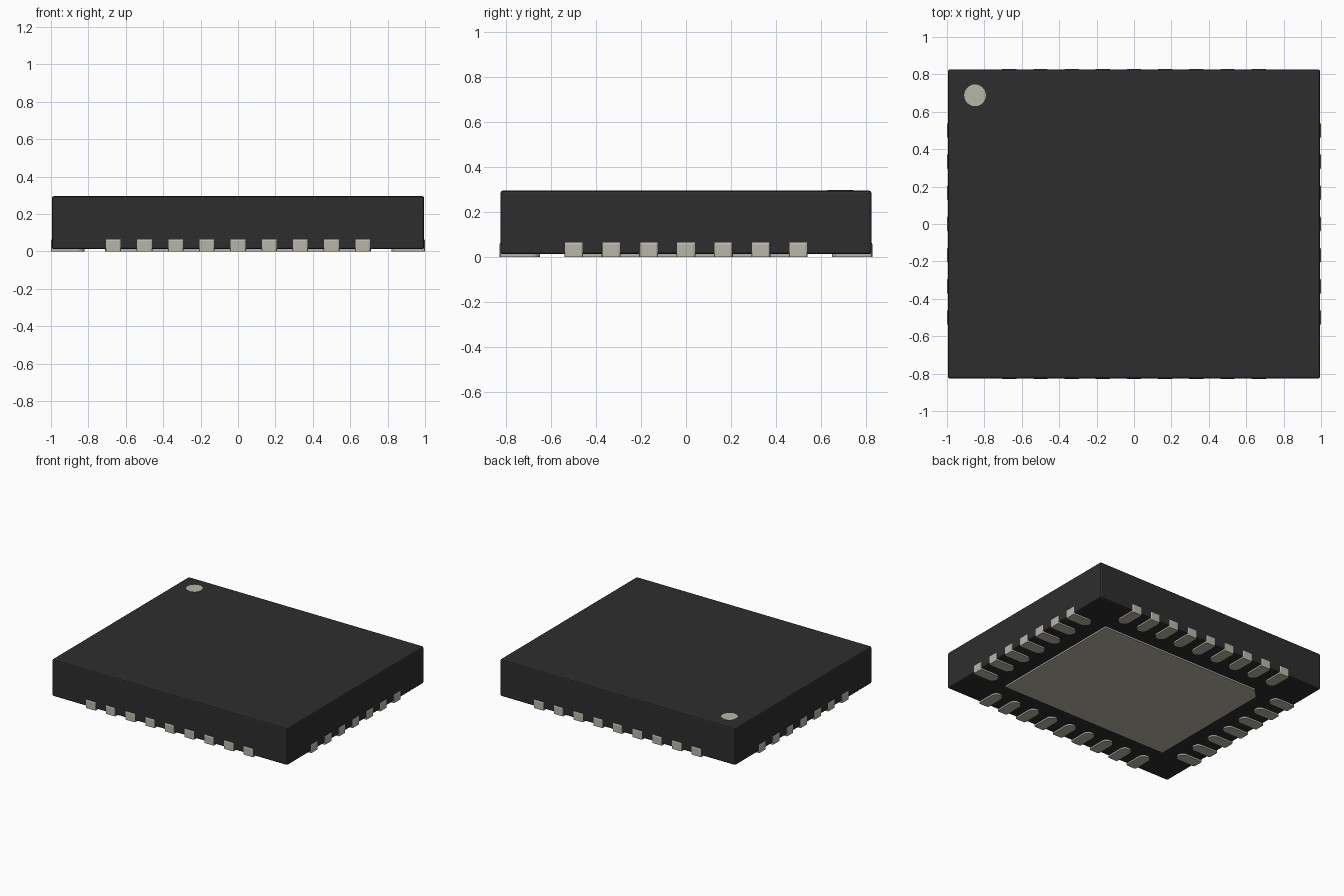
import bpy, bmesh, math
from mathutils import Matrix

cube = bpy.data.objects.get("Cube")
if cube:
    bpy.data.objects.remove(cube, do_unlink=True)


def material(name, rgb):
    m = bpy.data.materials.new(name)
    m.use_nodes = True
    col = (*rgb, 1.0)
    m.diffuse_color = col
    m.node_tree.nodes["Principled BSDF"].inputs["Base Color"].default_value = col
    return m


def add_object(name, mesh):
    ob = bpy.data.objects.new(name, mesh)
    bpy.context.collection.objects.link(ob)
    return ob


def prism(name, outline, z0, z1, mat, bevel_rule=None, width=0.0):
    """Extrude a plan outline between two heights, bevelling edges picked by a rule."""
    bm = bmesh.new()
    base = bm.faces.new([bm.verts.new((x, y, z0)) for x, y in outline])
    top = bmesh.ops.extrude_face_region(bm, geom=[base])["geom"]
    verts = [v for v in top if isinstance(v, bmesh.types.BMVert)]
    bmesh.ops.translate(bm, verts=verts, vec=(0, 0, z1 - z0))
    bmesh.ops.recalc_face_normals(bm, faces=bm.faces)
    if bevel_rule:
        edges = [e for e in bm.edges if bevel_rule(e)]
        bmesh.ops.bevel(bm, geom=edges, offset=width, segments=2,
                        profile=0.5, affect='EDGES')
    mesh = bpy.data.meshes.new(name)
    bm.to_mesh(mesh)
    bm.free()
    mesh.materials.append(mat)
    return mesh


black = material("black plastic", (0.027, 0.027, 0.027))
metal = material("pale metal", (0.48, 0.47, 0.40))

HX, HY = 1.0, 0.83            # outer faces of the leads
BX, BY = 0.995, 0.826         # body half sizes
PITCH, LEAD_W, LEAD_L = 1 / 6, 0.084, 0.18

# Moulded body with softened edges
add_object("body", prism("body", [(-BX, -BY), (BX, -BY), (BX, BY), (-BX, BY)],
                         0.012, 0.295, black, lambda e: True, 0.01))

# Corner marker dot on the top face
dot = [(-0.85 + 0.058 * math.cos(math.tau * i / 32),
        0.688 + 0.058 * math.sin(math.tau * i / 32)) for i in range(32)]
add_object("marker_dot", prism("marker_dot", dot, 0.29, 0.297, metal))

# Central pad underneath, with one clipped corner by the marker
PX, PY, CUT = 0.71, 0.54, 0.07
pad = [(-PX, -PY), (PX, -PY), (PX, PY), (-PX + CUT, PY), (-PX, PY - CUT)]
add_object("thermal_pad", prism("thermal_pad", pad, 0.0, 0.05, metal))

# Lead: outer face at y = 0, rounded inner end pointing along +y
r = LEAD_W / 2
lead_plan = [(-r, 0), (r, 0)] + [
    (r * math.cos(math.pi * i / 10), LEAD_L - r + r * math.sin(math.pi * i / 10))
    for i in range(11)]
lead_mesh = prism("lead", lead_plan, 0.0, 0.066, metal,
                  lambda e: any(v.co.y < 1e-5 for v in e.verts)
                  and not all(v.co.z < 1e-5 for v in e.verts)
                  and all(v.co.y < 1e-5 for v in e.verts), 0.01)

# Rows of leads on the four sides: name, count, distance from centre, turn
for side, count, dist, turn in (("front", 9, HY, 0), ("right", 7, HX, 90),
                                ("back", 9, HY, 180), ("left", 7, HX, 270)):
    # the +x side belongs to the model's own left
    label = {"right": "left", "left": "right"}.get(side, side)
    for i in range(count):
        ob = add_object(f"{label}_lead_{i + 1}", lead_mesh)
        ob.matrix_world = (Matrix.Rotation(math.radians(turn), 4, 'Z') @
                           Matrix.Translation(((i - (count - 1) / 2) * PITCH, -dist, 0)))
